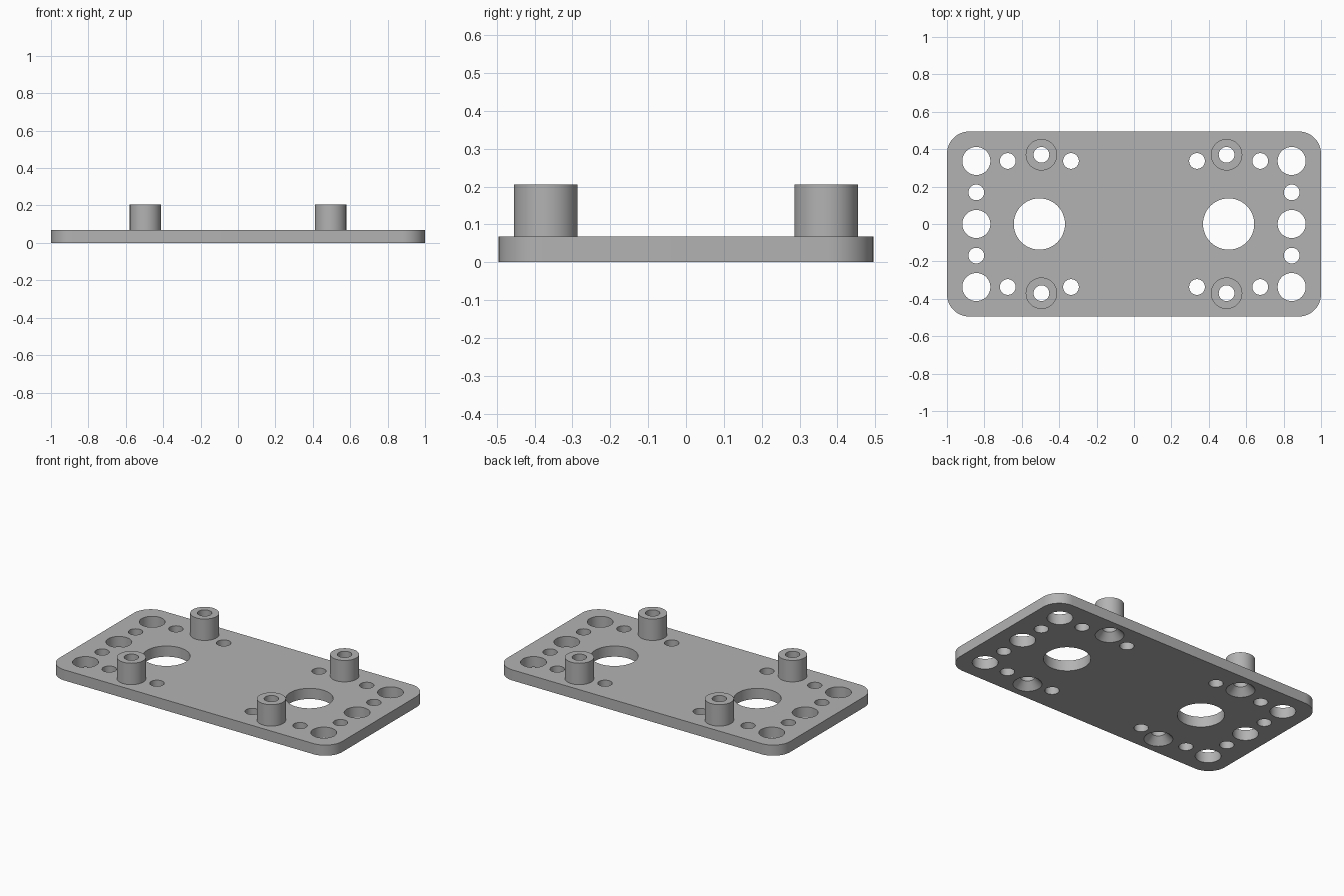
import bpy
import bmesh
from math import cos, sin, pi, radians

HALF_X, HALF_Y, THICK, CORNER = 1.0, 0.495, 0.068, 0.12
POST_X, POST_Y, POST_R, POST_TOP, BORE_R = 0.495, 0.37, 0.084, 0.205, 0.042
SEGMENTS = 48

cube = bpy.data.objects.get("Cube")
if cube:
    bpy.data.objects.remove(cube, do_unlink=True)

grey = bpy.data.materials.new("plain grey")
grey.use_nodes = True
color = (0.45, 0.45, 0.45, 1)
grey.diffuse_color = color
grey.node_tree.nodes["Principled BSDF"].inputs["Base Color"].default_value = color


def make_object(name, bm):
    bmesh.ops.recalc_face_normals(bm, faces=bm.faces)
    mesh = bpy.data.meshes.new(name)
    bm.to_mesh(mesh)
    bm.free()
    mesh.materials.append(grey)
    obj = bpy.data.objects.new(name, mesh)
    bpy.context.collection.objects.link(obj)
    return obj


def lathe(bm, x, y, profile, closed=False):
    """Turn a (radius, z) profile about a vertical axis; open ends are capped."""
    rings = []
    for r, z in profile:
        rings.append([bm.verts.new((x + r * cos(2 * pi * i / SEGMENTS),
                                    y + r * sin(2 * pi * i / SEGMENTS), z))
                      for i in range(SEGMENTS)])
    pairs = list(zip(rings, rings[1:]))
    if closed:
        pairs.append((rings[-1], rings[0]))
    else:
        bm.faces.new(rings[0][::-1])
        bm.faces.new(rings[-1])
    for a, b in pairs:
        for i in range(SEGMENTS):
            j = (i + 1) % SEGMENTS
            bm.faces.new((a[i], a[j], b[j], b[i]))


def smooth(obj):
    bpy.ops.object.select_all(action='DESELECT')
    obj.select_set(True)
    bpy.context.view_layer.objects.active = obj
    bpy.ops.object.shade_smooth_by_angle(angle=radians(30))


# Base plate: rounded rectangle, extruded
bm = bmesh.new()
outline = []
for k, (sx, sy) in enumerate([(1, 1), (-1, 1), (-1, -1), (1, -1)]):
    for i in range(13):
        a = (k + i / 12) * pi / 2
        outline.append(bm.verts.new((sx * (HALF_X - CORNER) + CORNER * cos(a),
                                     sy * (HALF_Y - CORNER) + CORNER * sin(a), 0)))
base = bm.faces.new(outline)
side = bmesh.ops.extrude_face_region(bm, geom=[base], use_keep_orig=True)
top = [v for v in side["geom"] if isinstance(v, bmesh.types.BMVert)]
bmesh.ops.translate(bm, verts=top, vec=(0, 0, THICK))
plate = make_object("base_plate", bm)

# Hole cutters: through holes, plus countersunk holes under the posts
bm = bmesh.new()


def through(x, y, r):
    lathe(bm, x, y, [(r, -0.05), (r, THICK + 0.05)])


for sx in (-1, 1):
    through(sx * 0.506, 0, 0.137)
    through(sx * 0.843, 0, 0.075)
    for sy in (-1, 1):
        through(sx * 0.843, sy * 0.337, 0.075)
        through(sx * 0.843, sy * 0.169, 0.042)
        through(sx * 0.675, sy * 0.337, 0.042)
        through(sx * 0.337, sy * 0.337, 0.042)
        lathe(bm, sx * POST_X, sy * POST_Y,
              [(POST_R, -0.05), (POST_R, 0), (BORE_R, 0.045), (BORE_R, THICK + 0.05)])
cutter = make_object("hole_cutter", bm)
cutter.hide_render = True

cut = plate.modifiers.new("holes", 'BOOLEAN')
cut.operation = 'DIFFERENCE'
cut.solver = 'EXACT'
cut.object = cutter
bpy.context.view_layer.objects.active = plate
bpy.ops.object.modifier_apply(modifier=cut.name)
bpy.data.objects.remove(cutter, do_unlink=True)
smooth(plate)

# Four hollow standoff posts
for sx, x_name in ((1, "left"), (-1, "right")):
    for sy, y_name in ((-1, "front"), (1, "back")):
        bm = bmesh.new()
        lathe(bm, sx * POST_X, sy * POST_Y,
              [(POST_R, THICK), (POST_R, POST_TOP), (BORE_R, POST_TOP), (BORE_R, THICK)],
              closed=True)
        smooth(make_object(f"standoff_{y_name}_{x_name}", bm))
